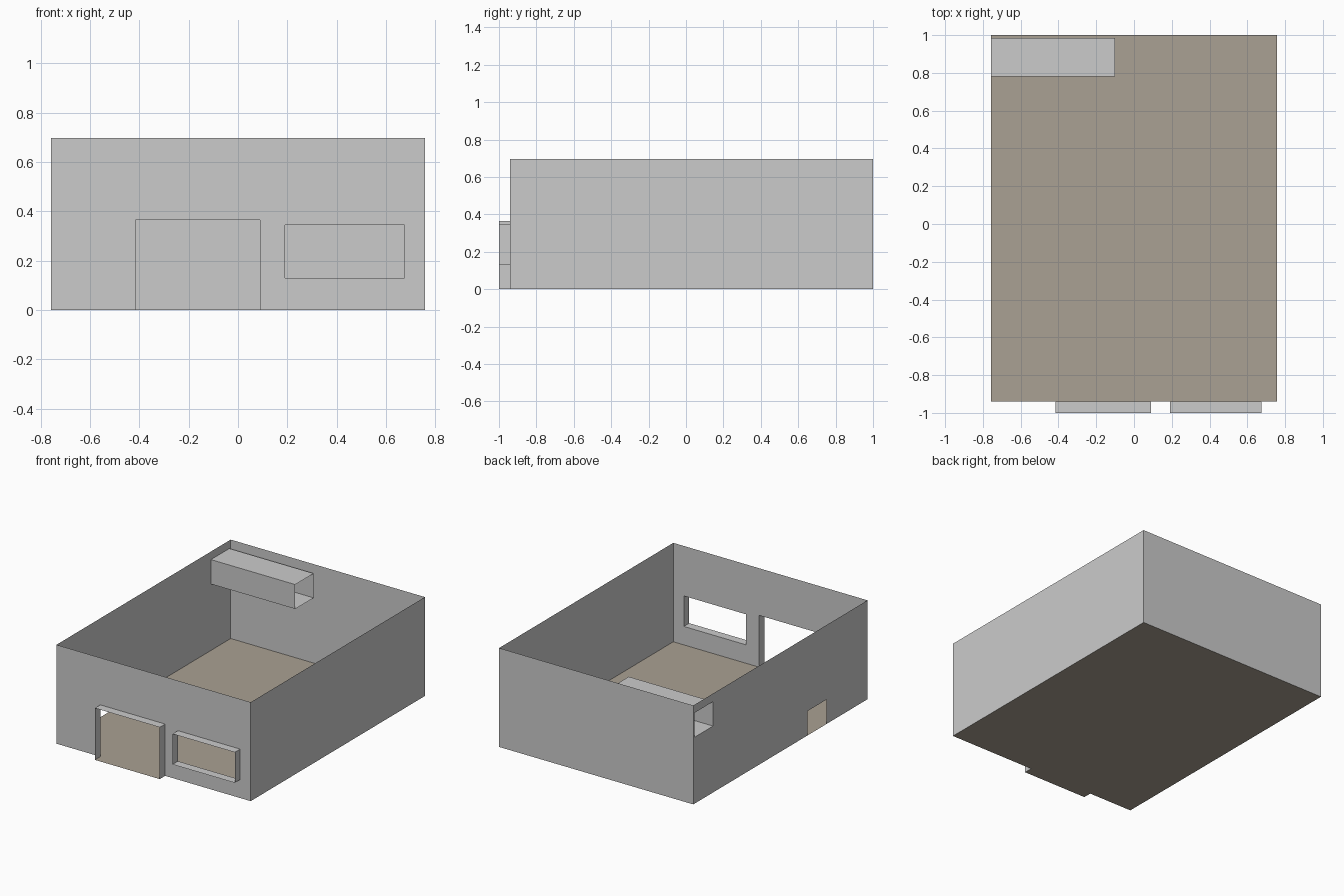
import bpy, bmesh

if "Cube" in bpy.data.objects:
    bpy.data.objects.remove(bpy.data.objects["Cube"])

X, Y0, Y1, H = 0.757, -0.94, 1.0, 0.697     # room half width, front, back, wall height
FRONT = -1.0                                # outer end of the opening frames
DOOR = (-0.415, 0.09, 0.0, 0.365)           # x0, x1, z0, z1
WINDOW = (0.19, 0.675, 0.13, 0.345)
DUCT = (0.78, 0.985, 0.468, 0.64)           # y0, y1, z0, z1
VENT = (-0.483, -0.27, 0.0, 0.172)


def material(name, rgb):
    m = bpy.data.materials.new(name)
    m.diffuse_color = (*rgb, 1)
    m.use_nodes = True
    m.node_tree.nodes["Principled BSDF"].inputs["Base Color"].default_value = m.diffuse_color
    return m


GREY = material("wall grey", (0.60, 0.60, 0.60))
TAN = material("floor tan", (0.402, 0.356, 0.292))


def make(name, quads, mat):
    """Object from a list of four-corner faces."""
    bm = bmesh.new()
    for q in quads:
        bm.faces.new([bm.verts.new(p) for p in q])
    bmesh.ops.remove_doubles(bm, verts=bm.verts, dist=1e-5)
    me = bpy.data.meshes.new(name)
    bm.to_mesh(me)
    bm.free()
    me.materials.append(mat)
    ob = bpy.data.objects.new(name, me)
    bpy.context.collection.objects.link(ob)


def panel(name, u0, u1, place, holes=(), flip=False):
    """Thin wall from u0 to u1, cut on a grid so the holes stay open."""
    us = sorted({u0, u1, *(u for h in holes for u in h[:2])})
    zs = sorted({0.0, H, *(z for h in holes for z in h[2:])})
    quads = []
    for a, b in zip(us, us[1:]):
        for c, d in zip(zs, zs[1:]):
            u, z = (a + b) / 2, (c + d) / 2
            if any(h[0] < u < h[1] and h[2] < z < h[3] for h in holes):
                continue
            q = [place(a, c), place(b, c), place(b, d), place(a, d)]
            quads.append(q[::-1] if flip else q)
    make(name, quads, GREY)


def sleeve(name, rect, t0, t1, place, bottom=True, flip=False):
    """Open-ended rectangular tube from depth t0 to t1."""
    a, b, c, d = rect
    ring = [(a, c), (a, d), (b, d), (b, c)]
    if bottom:
        ring.append((a, c))
    quads = []
    for p, r in zip(ring, ring[1:]):
        q = [place(*p, t0), place(*r, t0), place(*r, t1), place(*p, t1)]
        quads.append(q[::-1] if flip else q)
    make(name, quads, GREY)


# Walls
panel("front_wall", -X, X, lambda u, z: (u, Y0, z), (DOOR, WINDOW))
panel("back_wall", -X, X, lambda u, z: (u, Y1, z), flip=True)
panel("right_wall", Y0, Y1, lambda u, z: (X, u, z))
panel("left_wall", Y0, Y1, lambda u, z: (-X, u, z), (DUCT, VENT), flip=True)

# Projecting door and window frames
sleeve("door_frame", DOOR, FRONT, Y0, lambda u, z, t: (u, t, z), bottom=False)
sleeve("window_frame", WINDOW, FRONT, Y0, lambda u, z, t: (u, t, z))

# Open duct running in from the left wall
sleeve("wall_duct", DUCT, -X, -0.1, lambda u, z, t: (t, u, z), flip=True)

# Floor with the door threshold
make("floor", [
    [(-X, Y0, 0), (X, Y0, 0), (X, Y1, 0), (-X, Y1, 0)],
    [(DOOR[0], FRONT, 0), (DOOR[1], FRONT, 0), (DOOR[1], Y0, 0), (DOOR[0], Y0, 0)],
], TAN)
